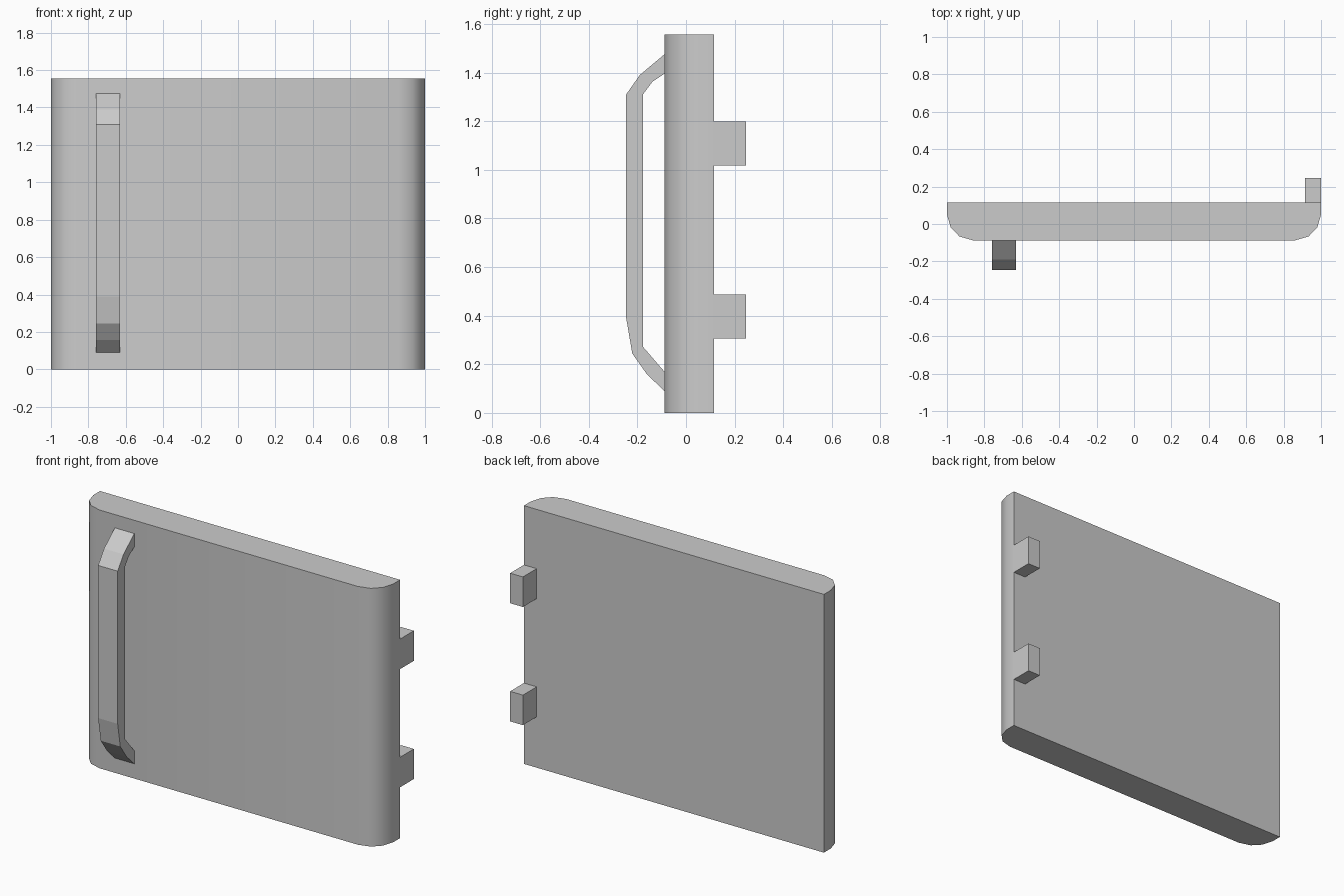
import bpy, bmesh, math
from mathutils import Vector

if "Cube" in bpy.data.objects:
    bpy.data.objects.remove(bpy.data.objects["Cube"])


def extrude_profile(name, points, offset):
    """Close a 3D outline into a face and extrude it into a solid."""
    bm = bmesh.new()
    face = bm.faces.new([bm.verts.new(p) for p in points])
    ret = bmesh.ops.extrude_face_region(bm, geom=[face])
    moved = [v for v in ret["geom"] if isinstance(v, bmesh.types.BMVert)]
    bmesh.ops.translate(bm, verts=moved, vec=Vector(offset))
    bmesh.ops.recalc_face_normals(bm, faces=bm.faces)
    mesh = bpy.data.meshes.new(name)
    bm.to_mesh(mesh)
    bm.free()
    obj = bpy.data.objects.new(name, mesh)
    bpy.context.collection.objects.link(obj)
    return obj


BACK, FRONT = 0.115, -0.0875

# Door panel: rounded front corners, mirrored profile seen from above
half = [(1, BACK), (1, 0.05), (0.98, -0.018), (0.933, -0.067), (0.86, FRONT)]
outline = half + [(-x, y) for x, y in reversed(half)]
panel = extrude_profile("door_panel", [(x, y, 0) for x, y in outline], (0, 0, 1.556))
bpy.context.view_layer.objects.active = panel
panel.select_set(True)
bpy.ops.object.shade_smooth_by_angle(angle=math.radians(40))
panel.select_set(False)

# Handle: bent flat bar, outer line then inner line in the y-z plane
bar = [(FRONT, 1.476), (-0.19, 1.39), (-0.246, 1.31), (-0.246, 0.39),
       (-0.221, 0.244), (-0.16, 0.158), (FRONT, 0.089),
       (FRONT, 0.168), (-0.177, 0.272), (-0.177, 1.31),
       (-0.138, 1.362), (FRONT, 1.396)]
extrude_profile("door_handle", [(-0.76, y, z) for y, z in bar], (0.13, 0, 0))

# Hinge blocks on the back edge
for name, z in (("lower_hinge", 0.306), ("upper_hinge", 1.018)):
    block = [(0.915, BACK, z), (1, BACK, z), (1, 0.246, z), (0.915, 0.246, z)]
    extrude_profile(name, block, (0, 0, 0.181))
